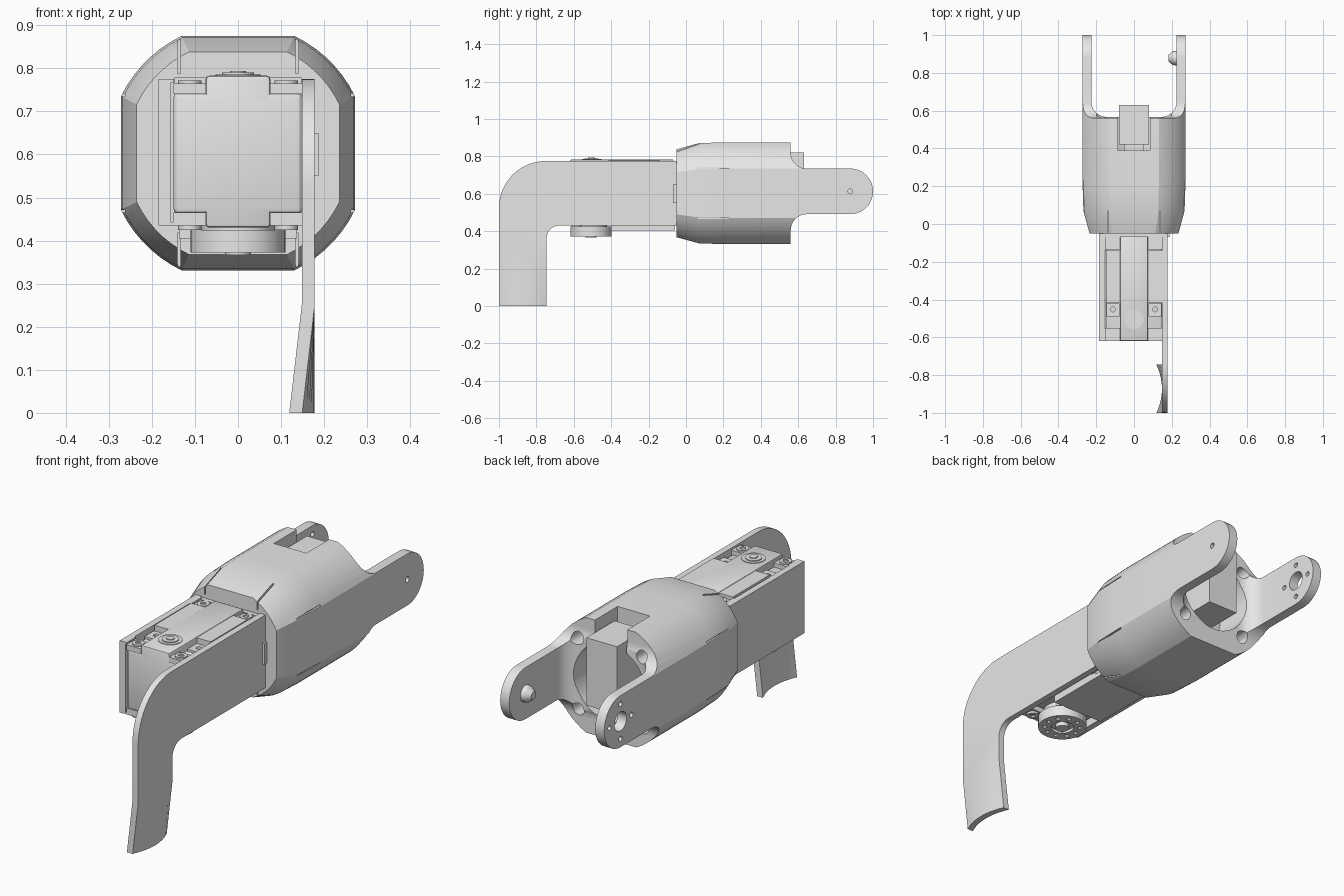
import bpy, bmesh
from math import sin, cos, pi, radians, acos
from mathutils import Vector

cube = bpy.data.objects.get("Cube")
if cube:
    bpy.data.objects.remove(cube, do_unlink=True)

grey = bpy.data.materials.new("light_grey")
grey.use_nodes = True
grey.diffuse_color = (0.8, 0.8, 0.8, 1)
for node in grey.node_tree.nodes:
    if node.type == 'BSDF_PRINCIPLED':
        node.inputs["Base Color"].default_value = (0.8, 0.8, 0.8, 1)

parts = []


def place(axis, a, b, d):
    """2D point plus depth along the axis."""
    return {'x': (d, a, b), 'y': (a, d, b), 'z': (a, b, d)}[axis]


def finish(name, bm, keep=True):
    bmesh.ops.recalc_face_normals(bm, faces=bm.faces)
    mesh = bpy.data.meshes.new(name)
    bm.to_mesh(mesh)
    bm.free()
    mesh.materials.append(grey)
    ob = bpy.data.objects.new(name, mesh)
    bpy.context.scene.collection.objects.link(ob)
    if keep:
        parts.append(ob)
    else:
        ob.hide_render = True
    return ob


def loft(name, axis, sections, keep=True):
    """Skin a list of (depth, outline) sections with equal point counts."""
    bm = bmesh.new()
    rings = [[bm.verts.new(place(axis, a, b, d)) for a, b in pts] for d, pts in sections]
    n = len(rings[0])
    for r, s in zip(rings, rings[1:]):
        for i in range(n):
            bm.faces.new((r[i], r[(i + 1) % n], s[(i + 1) % n], s[i]))
    bm.faces.new(rings[0])
    bm.faces.new(rings[-1])
    return finish(name, bm, keep)


def prism(name, axis, pts, lo, hi, keep=True):
    return loft(name, axis, [(lo, pts), (hi, pts)], keep)


def box(name, x, y, z, keep=True):
    return prism(name, 'z', [(x[0], y[0]), (x[1], y[0]), (x[1], y[1]), (x[0], y[1])], *z, keep)


def arc(ca, cb, r, start, end, n=10):
    angles = [radians(start + (end - start) * i / n) for i in range(n + 1)]
    return [(ca + r * cos(t), cb + r * sin(t)) for t in angles]


def cyl(name, axis, a, b, r, lo, hi, keep=True, n=28):
    return prism(name, axis, arc(a, b, r, 0, 360, n)[:-1], lo, hi, keep)


def boolean(ob, cutter, op='DIFFERENCE'):
    mod = ob.modifiers.new("cut", 'BOOLEAN')
    mod.operation, mod.solver, mod.object = op, 'EXACT', cutter
    bpy.context.view_layer.objects.active = ob
    bpy.ops.object.modifier_apply(modifier=mod.name)
    bpy.data.objects.remove(cutter, do_unlink=True)


def bevel(ob, width, segments=3):
    mod = ob.modifiers.new("round", 'BEVEL')
    mod.width, mod.segments, mod.limit_method = width, segments, 'ANGLE'
    bpy.context.view_layer.objects.active = ob
    bpy.ops.object.modifier_apply(modifier=mod.name)
    return ob


# Housing: circle clipped to a square, tapered at the front
MID, HALF, RAD = 0.603, 0.272, 0.302
edge = acos(HALF / RAD) * 180 / pi


def section(s):
    pts = []
    for q in range(4):
        pts += arc(0, 0, RAD * s, 90 * q + edge, 90 * q + 90 - edge, 7)
    return [(a, b + MID) for a, b in pts]


housing = loft("housing", 'y', [(-0.05, section(0.865)), (0.07, section(0.985)),
                                (0.2, section(1)), (1.02, section(1))])

# Side silhouette with filleted fork arms
PIVOT, PZ = 0.878, 0.613
side = [(-0.2, 0.2), (0.56, 0.2)] + arc(0.645, 0.406, 0.085, 180, 90)
side += arc(PIVOT, PZ, 0.122, -90, 90, 20)
side += arc(0.645, 0.82, 0.085, 270, 180) + [(0.56, 1), (-0.2, 1)]
boolean(housing, prism("silhouette", 'x', side, -0.5, 0.5, False), 'INTERSECT')

# Gap between the arms, rear cavity, top slot
gap = [(-0.225, 1.2)] + arc(-0.145, 0.647, 0.08, 180, 270) + arc(0.145, 0.647, 0.08, 270, 360) + [(0.225, 1.2)]
boolean(housing, prism("gap", 'z', gap, 0, 1.2, False))
boolean(housing, cyl("cavity", 'y', 0, MID, 0.185, 0.39, 0.7, False, 40))
boolean(housing, box("slot", (-0.085, 0.085), (0.39, 0.7), (0.6, 1), False))

# Screw holes in the rear corners and panel seams at the front
for sx in (-1, 1):
    for sz in (-1, 1):
        boolean(housing, cyl("screw_hole", 'y', sx * 0.168, MID + sz * 0.168, 0.03, 0.45, 0.7, False, 20))
        z = MID + sz * 0.135
        boolean(housing, box("side_seam", sorted((sx * 0.262, sx * 0.4)), (-0.2, 0.23), (z - 0.003, z + 0.003), False))
        x = sx * 0.137
        boolean(housing, box("top_seam", (x - 0.003, x + 0.003), (-0.2, 0.07),
                             sorted((MID + sz * 0.185, MID + sz * 0.4)), False))

# Pivot holes in the arms
boolean(housing, cyl("pin_hole", 'x', PIVOT, PZ, 0.013, 0.15, 0.4, False, 16))
boolean(housing, cyl("horn_hole", 'x', PIVOT, PZ, 0.045, -0.4, -0.15, False))
for k in range(4):
    t = k * pi / 2
    boolean(housing, cyl("bolt_hole", 'x', PIVOT + 0.082 * cos(t), PZ + 0.082 * sin(t), 0.012, -0.4, -0.15, False, 12))
loft("pivot_boss", 'x', [(0.23, arc(PIVOT, PZ, 0.04, 0, 360, 24)[:-1]), (0.205, arc(PIVOT, PZ, 0.036, 0, 360, 24)[:-1]),
                         (0.183, arc(PIVOT, PZ, 0.018, 0, 360, 24)[:-1])])

# Block inside the rear cavity
box("rear_block", (-0.08, 0.08), (0.42, 0.63), (0.5, 0.82))
box("rear_block_base", (-0.05, 0.05), (0.38, 0.43), (0.5, 0.8))

# Servo body with raised bands on its top and bottom
bevel(box("servo_body", (-0.15, 0.15), (-0.62, -0.06), (0.46, 0.745)), 0.015)
bevel(box("servo_band", (-0.075, 0.075), (-0.62, -0.065), (0.43, 0.783)), 0.008, 2)
box("servo_top_cover", (-0.147, 0.147), (-0.415, -0.14), (0.74, 0.779))
box("servo_bottom_cover", (-0.137, 0.137), (-0.4, -0.06), (0.405, 0.465))

# Corner pads and screws
for sx in (-1, 1):
    for y in (-0.585, -0.1):
        for side_name, lo, hi, top in (("top", 0.74, 0.765, 0.772), ("bottom", 0.435, 0.465, 0.425)):
            box(side_name + "_corner_pad", (sx * 0.112 - 0.038, sx * 0.112 + 0.038), (y - 0.035, y + 0.035), (lo, hi))
            screw = cyl(side_name + "_screw", 'z', sx * 0.112, y, 0.027, *sorted((top, 0.5 * (lo + hi))))
            boolean(screw, cyl("socket", 'z', sx * 0.112, y, 0.014, top - 0.008, top + 0.008, False, 6))
    pad = box("middle_pad", (sx * 0.112 - 0.034, sx * 0.112 + 0.034), (-0.49, -0.42), (0.74, 0.755))
    boolean(pad, cyl("pad_hole", 'z', sx * 0.112, -0.452, 0.013, 0.743, 0.8, False, 14))

# Top bearing cap: stacked rings
for r, top in ((0.052, 0.786), (0.037, 0.79), (0.018, 0.794)):
    cyl("bearing_cap", 'z', 0, -0.505, r, 0.77, top)

# Output horn under the servo
horn = cyl("output_horn", 'z', 0, -0.508, 0.11, 0.372, 0.425, True, 40)
boolean(horn, cyl("horn_centre", 'z', 0, -0.508, 0.052, 0.3, 0.385, False))
for k in range(10):
    t = k * pi / 5
    boolean(horn, cyl("horn_bolt", 'z', 0.08 * cos(t), -0.508 + 0.08 * sin(t), 0.011, 0.3, 0.39, False, 10))
cyl("horn_screw", 'z', 0, -0.508, 0.03, 0.366, 0.4)
cyl("horn_neck", 'z', 0, -0.508, 0.085, 0.41, 0.47)

# Bracket: outer wall with lips, and the plate joining the housing
box("bracket_wall", (-0.185, -0.155), (-0.62, -0.045), (0.435, 0.775))
for lo, hi in ((0.767, 0.775), (0.435, 0.443)):
    for y0, y1 in ((-0.62, -0.55), (-0.14, -0.06)):
        box("bracket_lip", (-0.16, -0.148), (y0, y1), (lo, hi))
box("joint_plate", (-0.18, 0.178), (-0.07, -0.045), (0.44, 0.77))
box("side_tab", (0.17, 0.187), (-0.07, -0.045), (0.55, 0.65))

# Leg plate: bent outline, with a foot that curls across its width
outline = [(-0.745, 0)] + arc(-0.677, 0.362, 0.068, 180, 90) + [(-0.05, 0.43), (-0.05, 0.775)]
outline += arc(-0.75, 0.525, 0.25, 90, 180, 20) + [(-1, 0)]
leg = prism("leg_plate", 'x', outline, 0.148, 0.178)
bm = bmesh.new()
bm.from_mesh(leg.data)
BEND = 0.25
bmesh.ops.bisect_plane(bm, geom=bm.verts[:] + bm.edges[:] + bm.faces[:], plane_co=(0, 0, BEND), plane_no=(0, 0, 1))
for i in range(1, 12):
    faces = [f for f in bm.faces if all(v.co.z < BEND + 0.001 for v in f.verts)]
    edges = {e for f in faces for e in f.edges}
    verts = {v for f in faces for v in f.verts}
    bmesh.ops.bisect_plane(bm, geom=list(verts) + list(edges) + faces,
                           plane_co=(0, -1 + 0.255 * i / 12, 0), plane_no=(0, 1, 0))
for v in bm.verts:
    if v.co.z < BEND:
        u = (v.co.y + 0.8725) / 0.1275
        v.co.x -= 0.029 * (1 - v.co.z / BEND) * u * u
bm.to_mesh(leg.data)
bm.free()

# Smooth shading with sharp edges kept
bpy.ops.object.select_all(action='DESELECT')
for ob in parts:
    ob.select_set(True)
bpy.context.view_layer.objects.active = housing
bpy.ops.object.shade_smooth_by_angle(angle=radians(25))
